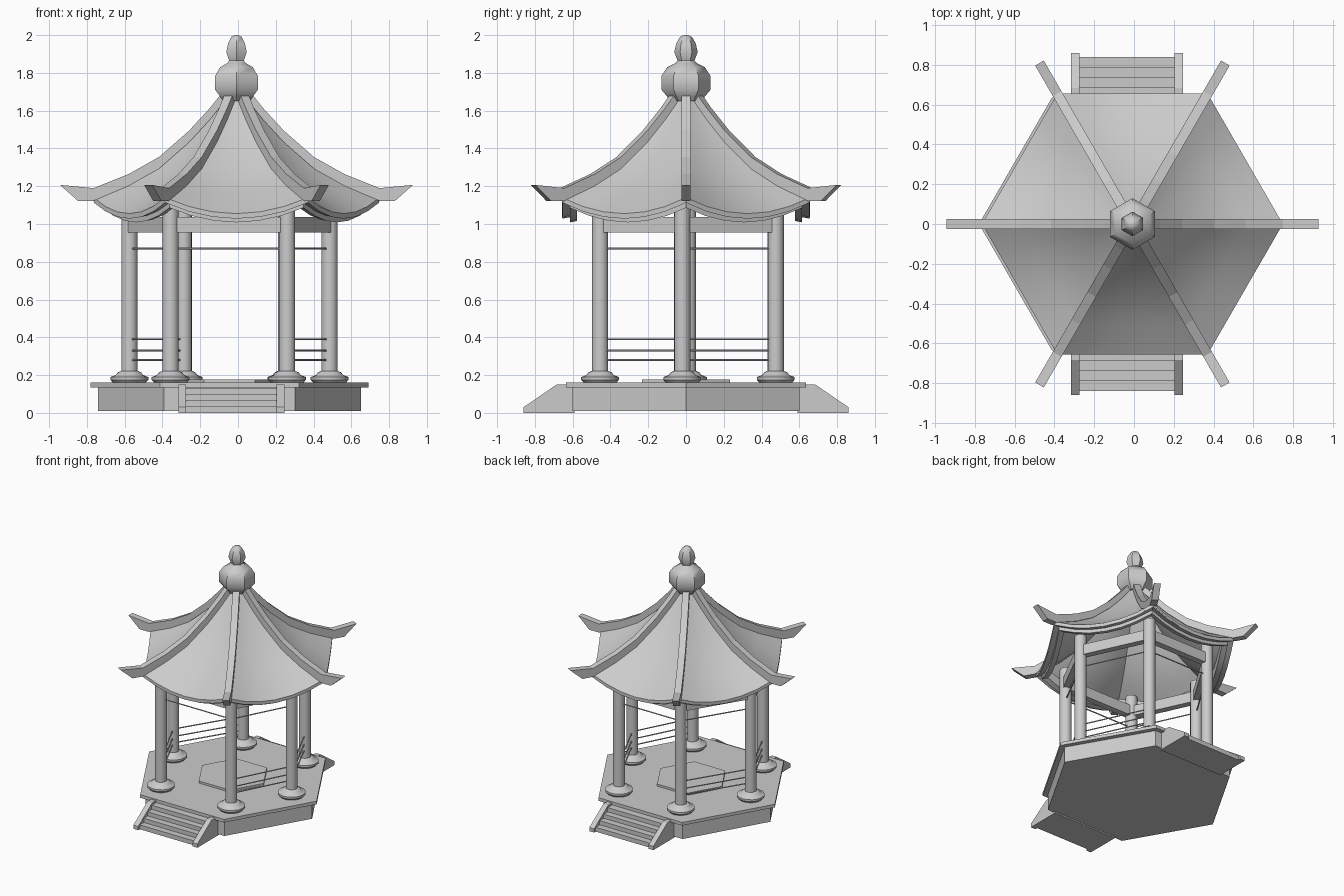
import bpy, bmesh
from math import sin, cos, pi, radians
from mathutils import Vector, Matrix

if "Cube" in bpy.data.objects:
    bpy.data.objects.remove(bpy.data.objects["Cube"])

BX, RX = -0.045, -0.008          # centres of base and roof in x


def make(name, verts, faces, smooth=False):
    me = bpy.data.meshes.new(name)
    me.from_pydata(verts, [], faces)
    bm = bmesh.new()
    bm.from_mesh(me)
    bmesh.ops.recalc_face_normals(bm, faces=bm.faces)
    bm.to_mesh(me)
    bm.free()
    ob = bpy.data.objects.new(name, me)
    bpy.context.collection.objects.link(ob)
    if smooth:
        bpy.ops.object.select_all(action='DESELECT')
        ob.select_set(True)
        bpy.context.view_layer.objects.active = ob
        bpy.ops.object.shade_smooth_by_angle(angle=radians(40))
    return ob


def lathe(name, prof, n, x=0, y=0, turn=0, smooth=False):
    """Revolve (radius, z) pairs with n sides, capped at both ends."""
    v = [(x + r * cos(turn + 2 * pi * k / n), y + r * sin(turn + 2 * pi * k / n), z)
         for r, z in prof for k in range(n)]
    f = [(i * n + k, i * n + (k + 1) % n, (i + 1) * n + (k + 1) % n, (i + 1) * n + k)
         for i in range(len(prof) - 1) for k in range(n)]
    f += [tuple(range(n)), tuple(range(len(v) - n, len(v)))]
    return make(name, v, f, smooth)


def extrude(name, pts, half, place):
    """Thicken a 2D outline by +-half; place(u, w, v) gives the 3D point."""
    n = len(pts)
    v = [place(u, s * half, z) for s in (-1, 1) for u, z in pts]
    f = [tuple(range(n)), tuple(range(n, 2 * n))]
    f += [(k, (k + 1) % n, n + (k + 1) % n, n + k) for k in range(n)]
    return make(name, v, f)


def bar(name, a, b, width, z0, z1):
    """Upright rectangular beam between two plan points."""
    a, b = Vector(a), Vector(b)
    d = (b - a).normalized()
    def place(u, w, z):
        p = a + d * u
        return (p.x - d.y * w, p.y + d.x * w, z)
    L = (b - a).length
    return extrude(name, [(0, z0), (L, z0), (L, z1), (0, z1)], width / 2, place)


def rod(name, a, b, z, r=0.005):
    a, b = Vector((*a, z)), Vector((*b, z))
    bm = bmesh.new()
    m = Matrix.Translation((a + b) / 2) @ (b - a).to_track_quat('Z', 'Y').to_matrix().to_4x4()
    bmesh.ops.create_cone(bm, cap_ends=True, segments=6, radius1=r, radius2=r,
                          depth=(b - a).length, matrix=m)
    me = bpy.data.meshes.new(name)
    bm.to_mesh(me)
    bm.free()
    bpy.context.collection.objects.link(bpy.data.objects.new(name, me))


# Hexagonal platform with an overhanging slab and a raised centre
lathe("platform_body", [(0.695, 0.01), (0.695, 0.137)], 6, BX)
lathe("platform_slab", [(0.735, 0.135), (0.735, 0.16)], 6, BX)
lathe("centre_floor", [(0.27, 0.155), (0.27, 0.177)], 6, BX)

# Front and back steps with sloped cheeks
stair = [(0.59, 0.0), (0.84, 0.0), (0.84, 0.035), (0.79, 0.035), (0.79, 0.068),
         (0.74, 0.068), (0.74, 0.1), (0.69, 0.1), (0.69, 0.133), (0.59, 0.133)]
cheek = [(0.59, 0.0), (0.86, 0.0), (0.86, 0.03), (0.685, 0.15), (0.59, 0.15)]
for side, name in ((-1, "front"), (1, "back")):
    extrude(name + "_steps", stair, 0.245, lambda u, w, z: (-0.035 + w, side * u, z))
    for cx in (-0.295, 0.225):
        extrude(name + "_step_cheek", cheek, 0.021, lambda u, w, z: (cx + w, side * u, z))

# Pillars and their rounded stone bases
pillars = [(0.485, -0.02), (0.255, 0.475), (-0.287, 0.475),
           (-0.575, 0.01), (-0.357, -0.455), (0.26, -0.455)]
for x, y in pillars:
    lathe("pillar", [(0.043, 0.16), (0.043, 1.12)], 16, x, y, smooth=True)
    lathe("pillar_base", [(0.085, 0.158), (0.1, 0.175), (0.1, 0.19), (0.072, 0.2),
                          (0.062, 0.214), (0.044, 0.222)], 16, x, y, smooth=True)

# Beams and rails between neighbouring pillars; front and back stay open below
for k in range(6):
    a, b = pillars[k], pillars[(k + 1) % 6]
    bar("beam", a, b, 0.05, 0.955, 1.037)
    rod("upper_rail", a, b, 0.87)
    if k not in (1, 4):
        for z in (0.28, 0.33, 0.39):
            rod("lower_rail", a, b, z)

# Curved roof: surface height along the ridges, sagging between them
curve = [(0.06, 1.665), (0.14, 1.565), (0.25, 1.445), (0.41, 1.305),
         (0.57, 1.215), (0.757, 1.14)]
SEG = 6


def ring(r, z):
    """One hexagonal ring of roof points whose edges sag in the middle."""
    out = []
    for k in range(6 * SEG):
        i, s = divmod(k, SEG)
        s /= SEG
        a, b = i * pi / 3, (i + 1) * pi / 3
        x = r * ((1 - s) * cos(a) + s * cos(b))
        y = r * ((1 - s) * sin(a) + s * sin(b))
        sag = 0.085 * min(1, r / 0.757) ** 1.5 * (1 - (2 * s - 1) ** 2)
        out.append((RX + x, y, z - sag))
    return out


def loft(name, rings, closed=False):
    n = 6 * SEG
    m = len(rings)
    v = [p for q in rings for p in q]
    f = [(i * n + k, i * n + (k + 1) % n, (i + 1) % m * n + (k + 1) % n, (i + 1) % m * n + k)
         for i in range(m if closed else m - 1) for k in range(n)]
    return make(name, v, f, True)


top = [ring(r, z) for r, z in curve]
under = [ring(r, z - 0.02) for r, z in reversed(curve)]
loft("roof_shell", top + under, True)

# Two stepped fascia boards under the eaves
for name, r0, r1, zt, zb in (("outer_fascia", 0.755, 0.708, 1.13, 1.113),
                             ("inner_fascia", 0.71, 0.665, 1.15, 1.086)):
    loft(name, [ring(r0, zt), ring(r0, zb), ring(r1, zb), ring(r1, zt + 0.01)], True)

# Six ridge beams with upturned tips
ridge = [(r, z + 0.05) for r, z in curve] + [(0.935, 1.207), (0.84, 1.123), (0.757, 1.123)]
ridge += [(r, z - 0.012) for r, z in reversed(curve[:-1])]
for k in range(6):
    c, s = cos(k * pi / 3), sin(k * pi / 3)
    extrude("ridge", ridge, 0.025,
            lambda u, w, z: (RX + u * c - w * s, u * s + w * c, z))

# Gourd-shaped finial
lathe("finial", [(0.08, 1.65), (0.1, 1.675), (0.13, 1.71), (0.13, 1.785), (0.1, 1.83),
                 (0.055, 1.853), (0.045, 1.865), (0.062, 1.91), (0.052, 1.955),
                 (0.032, 1.99), (0.012, 2.0)], 6, RX, 0, pi / 6, True)
